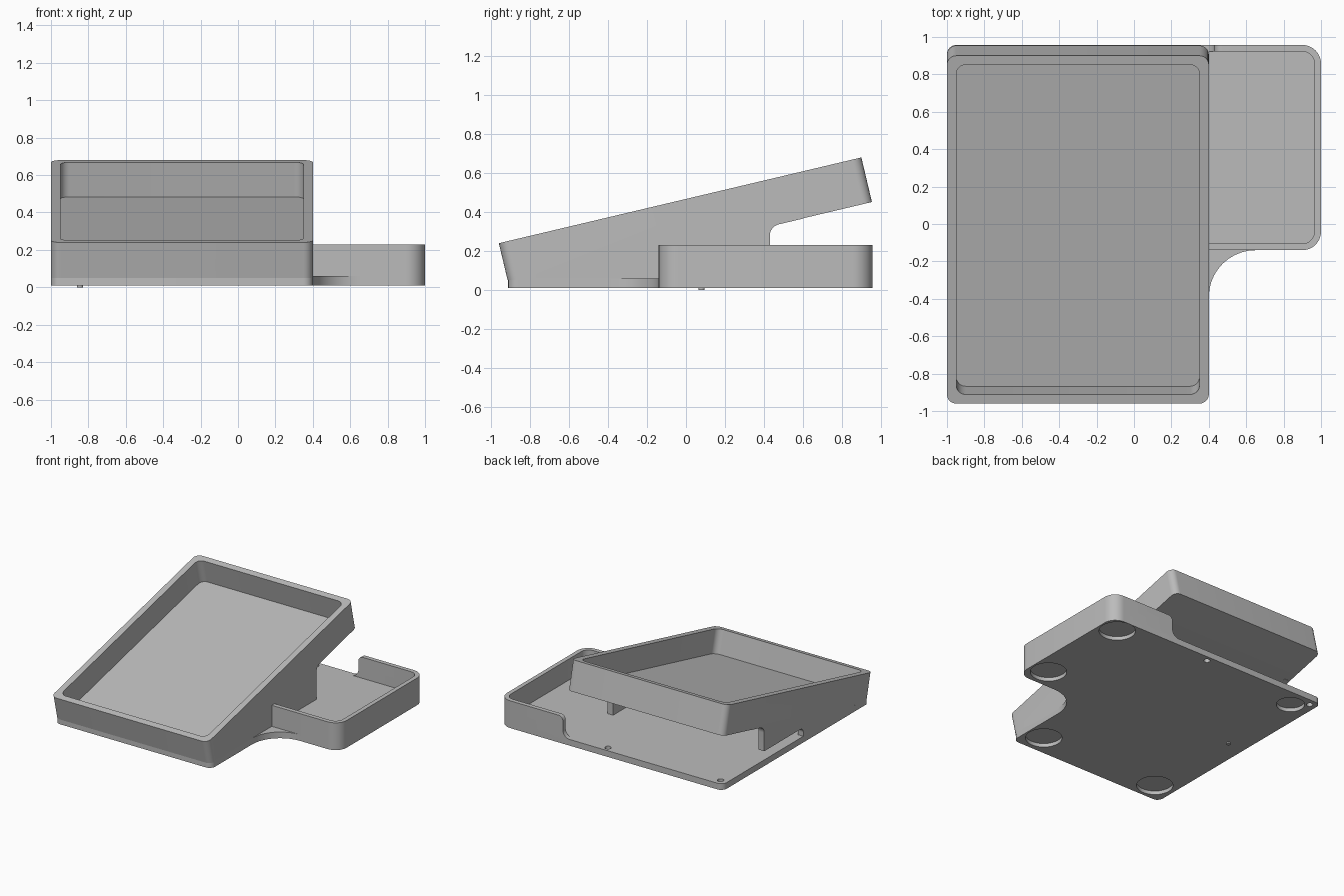
import bpy, bmesh, math
from mathutils import Matrix, Vector

cube = bpy.data.objects.get("Cube")
if cube:
    bpy.data.objects.remove(cube)

grey = bpy.data.materials.new("plain_grey")
grey.use_nodes = True
grey.diffuse_color = (0.5, 0.5, 0.5, 1)
grey.node_tree.nodes["Principled BSDF"].inputs["Base Color"].default_value = (0.5, 0.5, 0.5, 1)

# Local profile planes: XY extruded up, YZ extruded along x, XZ extruded along y
UP = Matrix()
ALONG_X = Matrix(((0, 0, 1, 0), (1, 0, 0, 0), (0, 1, 0, 0), (0, 0, 0, 1)))
ALONG_Y = Matrix(((1, 0, 0, 0), (0, 0, 1, 0), (0, 1, 0, 0), (0, 0, 0, 1)))


def rounded(corners, steps=10):
    """Outline from (a, b[, radius]) corners, each filleted with an arc."""
    out = []
    for i, c in enumerate(corners):
        p = Vector(c[:2])
        if len(c) < 3:
            out.append(p)
            continue
        d1 = (Vector(corners[i - 1][:2]) - p).normalized()
        d2 = (Vector(corners[(i + 1) % len(corners)][:2]) - p).normalized()
        half = d1.angle(d2) / 2
        centre = p + (d1 + d2).normalized() * c[2] / math.sin(half)
        reach = c[2] / math.tan(half)
        start, end = p + d1 * reach - centre, p + d2 * reach - centre
        sweep = start.angle(end)
        for k in range(steps + 1):
            t = k / steps
            out.append(centre + (start * math.sin((1 - t) * sweep) + end * math.sin(t * sweep)) / math.sin(sweep))
    return out


def rect(x0, y0, x1, y1, r):
    return [(x0, y0, r), (x1, y0, r), (x1, y1, r), (x0, y1, r)]


def finish(name, bm):
    bmesh.ops.recalc_face_normals(bm, faces=bm.faces)
    mesh = bpy.data.meshes.new(name)
    bm.to_mesh(mesh)
    bm.free()
    mesh.materials.append(grey)
    obj = bpy.data.objects.new(name, mesh)
    bpy.context.collection.objects.link(obj)
    return obj


def prism(name, corners, lo, hi, frame=UP):
    bm = bmesh.new()
    face = bm.faces.new([bm.verts.new((p.x, p.y, lo)) for p in rounded(corners)])
    top = bmesh.ops.extrude_face_region(bm, geom=[face])["geom"]
    bmesh.ops.translate(bm, vec=(0, 0, hi - lo), verts=[v for v in top if isinstance(v, bmesh.types.BMVert)])
    bm.transform(frame)
    return finish(name, bm)


def cylinder(name, x, y, r, lo, hi):
    bm = bmesh.new()
    bmesh.ops.create_cone(bm, cap_ends=True, segments=40, radius1=r, radius2=r, depth=hi - lo,
                          matrix=Matrix.Translation((x, y, (lo + hi) / 2)))
    return finish(name, bm)


def cut(obj, cutters):
    for c in cutters:
        c.hide_render = True
        mod = obj.modifiers.new("cut", "BOOLEAN")
        mod.operation, mod.solver, mod.object = "DIFFERENCE", "EXACT", c
    graph = bpy.context.evaluated_depsgraph_get()
    mesh = bpy.data.meshes.new_from_object(obj.evaluated_get(graph))
    obj.modifiers.clear()
    obj.data = mesh
    for c in cutters:
        bpy.data.objects.remove(c)


FLOOR = 0.06
LOW = 0.05      # walls start just inside the base plate

# Base plate with foot recesses underneath and screw holes at the back
plate = prism("base_plate", [(-1, -0.912, 0.05), (0.4, -0.912, 0.05), (0.4, -0.14, 0.25),
                             (1, -0.14, 0.1), (1, 0.957, 0.1), (-1, 0.957, 0.05)], 0.01, FLOOR)
feet = [(0.85, 0.82, 0.135), (0.85, 0.03, 0.135), (0.25, -0.74, 0.135), (-0.83, -0.75, 0.135), (-0.83, 0.81, 0.105)]
holes = [(0.06, 0.91, 0.024), (-0.94, 0.9, 0.024)]
cut(plate, [cylinder("recess_cutter", x, y, r, -0.1, 0.04) for x, y, r in feet]
    + [cylinder("hole_cutter", x, y, r, -0.1, 0.2) for x, y, r in holes])
cylinder("underside_pin", -0.845, 0.08, 0.016, 0, 0.02)

# Tilted tray, modelled flat with its rim at local z = 0
tilt = math.atan2(0.44, 1.86)
TILTED = Matrix.Translation((0, -0.96, 0.24)) @ Matrix.Rotation(tilt, 4, "X")
tray = prism("tilted_tray", rect(-1, 0, 0.4, 1.911, 0.05), -0.235, 0, TILTED)
cut(tray, [prism("pocket_cutter", rect(-0.95, 0.05, 0.35, 1.861, 0.05), -0.19, 0.1, TILTED),
           prism("foot_cutter", [(-2, -2), (2, -2), (2, 2), (-2, 2)], -1, LOW)])


# Side walls holding the tray up, the right one with a cable slot
def under(y):
    return 0.45 + math.tan(tilt) * (y - 0.955)


wall_top = [(0.43, under(0.43), 0.06), (0.6, under(0.6)), (0.6, under(0.6) + 0.02), (-0.75, under(-0.75) + 0.02)]
prism("left_support_wall", [(-0.75, LOW), (0.43, LOW)] + wall_top, 0.35, 0.4, ALONG_X)
prism("right_support_wall", [(-0.75, LOW), (-0.07, LOW), (-0.07, 0.13, 0.04), (0.43, 0.13)] + wall_top,
      -1, -0.95, ALONG_X)

# Side bin wall, open towards the tray and lowered at the back
bin_wall = prism("side_bin_wall", [(0.37, -0.14), (1, -0.14, 0.1), (1, 0.957, 0.1), (0.37, 0.957)], LOW, 0.23)
cut(bin_wall, [prism("bin_cutter", [(0.2, -0.105), (0.965, -0.105, 0.065), (0.965, 0.922, 0.065), (0.2, 0.922)], 0, 0.5),
               prism("notch_cutter", [(0.2, FLOOR), (0.43, FLOOR, 0.06), (0.43, 0.23, 0.04), (0.6, 0.23),
                                      (0.6, 0.4), (0.2, 0.4)], 0.85, 1.1, ALONG_Y)])

# Smooth the fillets and keep the edges crisp
bpy.ops.object.select_all(action="DESELECT")
for obj in bpy.context.collection.objects:
    if obj.type == "MESH":
        obj.select_set(True)
        bpy.context.view_layer.objects.active = obj
bpy.ops.object.shade_smooth_by_angle(angle=math.radians(30))
